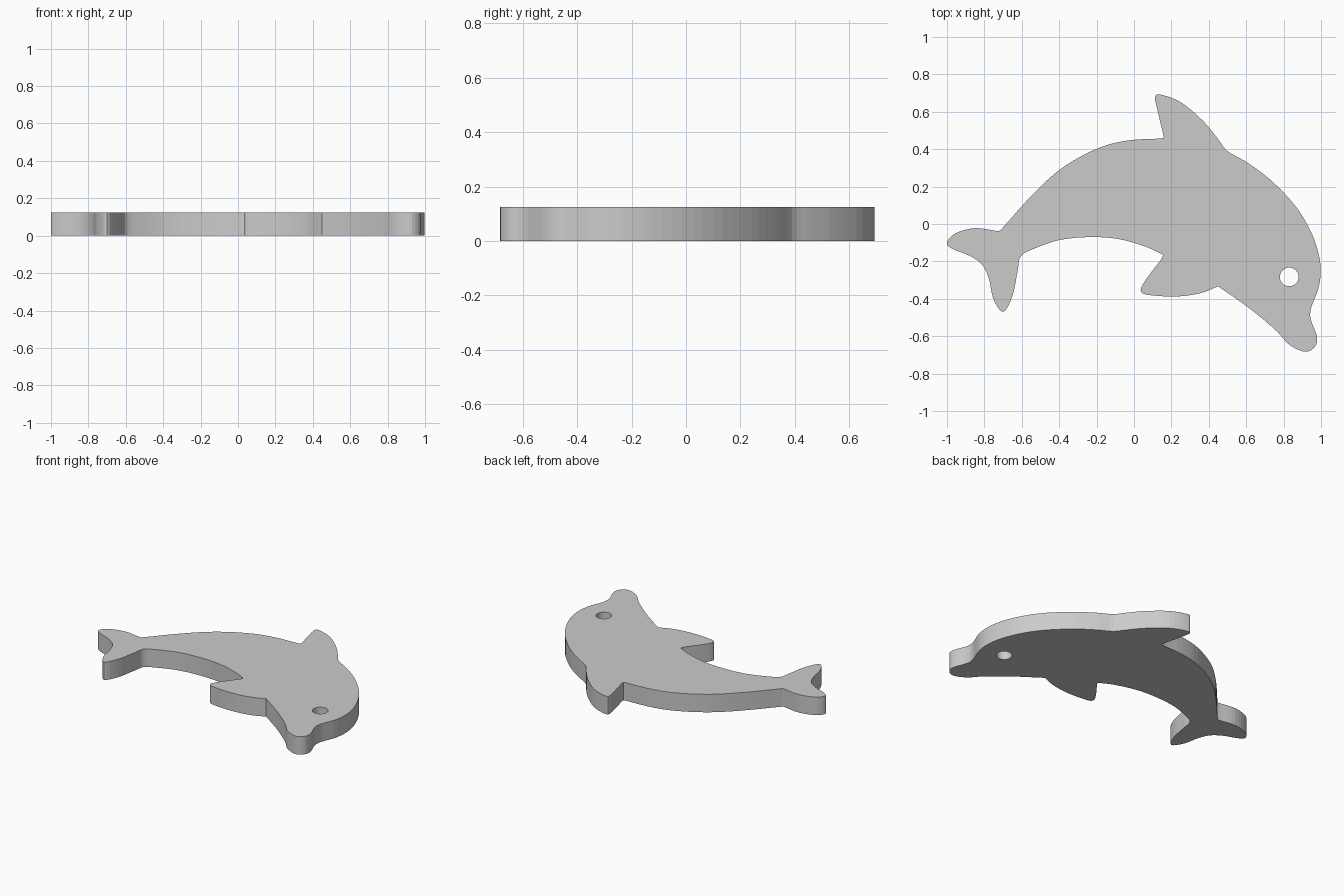
import bpy, bmesh, math
from mathutils import Vector

if "Cube" in bpy.data.objects:
    bpy.data.objects.remove(bpy.data.objects["Cube"])

HEIGHT = 0.125
STEPS = 4

# Outline as smooth runs; each run ends at the sharp corner starting the next
runs = [
    # dorsal fin, back, head, snout and chin
    [(0.16, 0.465), (0.13, 0.59), (0.113, 0.68), (0.15, 0.69), (0.255, 0.648),
     (0.37, 0.55), (0.445, 0.46), (0.50, 0.39), (0.595, 0.335), (0.725, 0.24),
     (0.86, 0.10), (0.95, -0.05), (0.995, -0.20), (0.99, -0.33),
     (0.948, -0.445), (0.945, -0.51), (0.978, -0.60), (0.968, -0.655),
     (0.915, -0.683), (0.83, -0.645), (0.76, -0.57), (0.62, -0.453)],
    # flipper
    [(0.45, -0.333), (0.355, -0.37), (0.22, -0.388), (0.07, -0.378),
     (0.036, -0.355), (0.055, -0.31), (0.11, -0.235), (0.148, -0.185)],
    # belly
    [(0.155, -0.165), (0.06, -0.12), (-0.085, -0.08), (-0.235, -0.07),
     (-0.395, -0.085), (-0.53, -0.13), (-0.605, -0.172), (-0.622, -0.25),
     (-0.65, -0.385), (-0.70, -0.47), (-0.752, -0.40), (-0.775, -0.295),
     (-0.81, -0.22), (-0.875, -0.172), (-0.97, -0.133), (-1.0, -0.10),
     (-0.955, -0.05), (-0.85, -0.022), (-0.735, -0.037)],
    # tail stock and rear back
    [(-0.715, -0.035), (-0.53, 0.17), (-0.37, 0.31), (-0.18, 0.41),
     (-0.02, 0.448), (0.14, 0.457)],
]


def smooth_run(points):
    """Catmull-Rom through the points, leaving out the last one."""
    p = [Vector(q) for q in points]
    p = [2 * p[0] - p[1]] + p + [2 * p[-1] - p[-2]]
    out = []
    for a, b, c, d in zip(p, p[1:], p[2:], p[3:]):
        for i in range(STEPS):
            t = i / STEPS
            out.append(0.5 * (2 * b + (c - a) * t
                              + (2 * a - 5 * b + 4 * c - d) * t ** 2
                              + (3 * b - a - 3 * c + d) * t ** 3))
    return out


def add_loop(curve, points):
    spline = curve.splines.new('POLY')
    spline.points.add(len(points) - 1)
    for sp, (x, y) in zip(spline.points, points):
        sp.co = (x, y, 0, 1)
    spline.use_cyclic_u = True


# Body outline and eye hole, filled and extruded as one flat plate
outline = []
for i, run in enumerate(runs):
    outline += smooth_run(run + [runs[(i + 1) % len(runs)][0]])
eye = [(0.83 + 0.05 * math.cos(k * math.tau / 32),
        -0.283 + 0.05 * math.sin(k * math.tau / 32)) for k in range(32)]

curve = bpy.data.curves.new("dolphin_plate", 'CURVE')
curve.dimensions = '2D'
curve.fill_mode = 'BOTH'
curve.extrude = HEIGHT / 2
add_loop(curve, outline)
add_loop(curve, eye)
plate = bpy.data.objects.new("dolphin_plate", curve)
bpy.context.collection.objects.link(plate)

# Turn into a welded, flat-shaded mesh standing on the ground
bpy.context.view_layer.objects.active = plate
plate.select_set(True)
bpy.ops.object.convert(target='MESH')
bm = bmesh.new()
bm.from_mesh(plate.data)
bmesh.ops.remove_doubles(bm, verts=bm.verts, dist=0.0005)
bmesh.ops.translate(bm, verts=bm.verts, vec=(0, 0, HEIGHT / 2))
bmesh.ops.recalc_face_normals(bm, faces=bm.faces)
for f in bm.faces:
    f.smooth = False
bm.to_mesh(plate.data)
bm.free()
